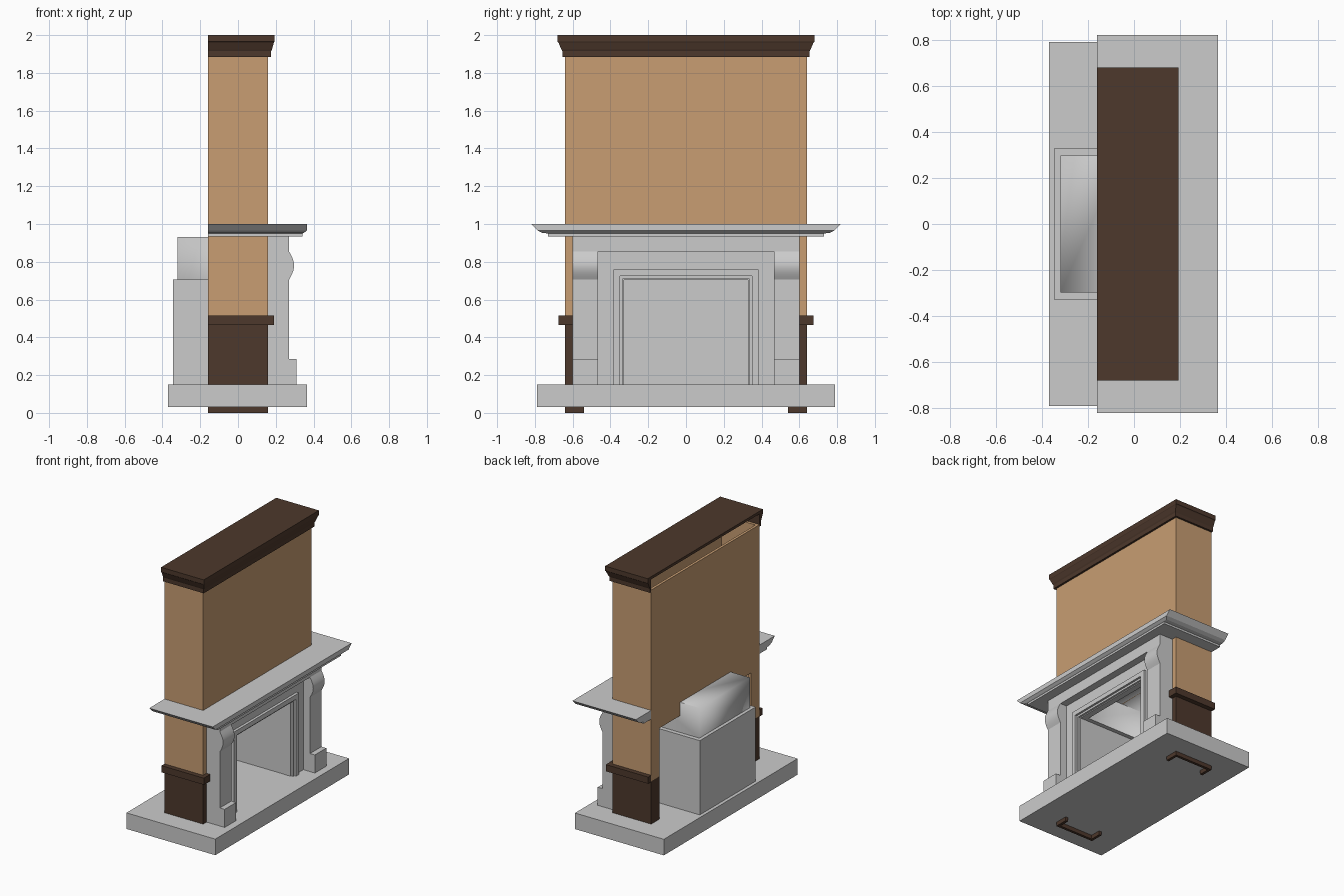
import bpy, bmesh, math
from mathutils import Vector

if "Cube" in bpy.data.objects:
    bpy.data.objects.remove(bpy.data.objects["Cube"])


def material(name, colour):
    m = bpy.data.materials.new(name)
    m.diffuse_color = (*colour, 1)
    m.use_nodes = True
    m.node_tree.nodes["Principled BSDF"].inputs["Base Color"].default_value = m.diffuse_color
    return m


TAN = material("tan_plaster", (0.58, 0.34, 0.17))
BROWN = material("dark_wood", (0.075, 0.04, 0.025))


def finish(name, bm, mat=None):
    bmesh.ops.remove_doubles(bm, verts=bm.verts, dist=1e-5)
    bmesh.ops.recalc_face_normals(bm, faces=bm.faces)
    me = bpy.data.meshes.new(name)
    bm.to_mesh(me)
    bm.free()
    ob = bpy.data.objects.new(name, me)
    bpy.context.collection.objects.link(ob)
    if mat:
        me.materials.append(mat)
    return ob


def prism(name, outline, axis, lo, hi, mat=None):
    """Extrude a 2D outline along an axis (0=x, 1=y, 2=z)."""
    bm = bmesh.new()

    def point(p, d):
        c = list(p)
        c.insert(axis, d)
        return Vector(c)
    f = bm.faces.new([bm.verts.new(point(p, lo)) for p in outline])
    r = bmesh.ops.extrude_face_region(bm, geom=[f])
    move = Vector((0, 0, 0))
    move[axis] = hi - lo
    bmesh.ops.translate(bm, vec=move, verts=[v for v in r["geom"] if isinstance(v, bmesh.types.BMVert)])
    return finish(name, bm, mat)


def box(name, x0, x1, y0, y1, z0, z1, mat=None):
    return prism(name, [(x0, y0), (x1, y0), (x1, y1), (x0, y1)], 2, z0, z1, mat)


def wrap(name, profile, back, mat=None, closed=True):
    """Sweep a profile of (x, half y, z) around three sides, open at the back."""
    bm = bmesh.new()
    rows = [[bm.verts.new(c) for c in ((back, -y, z), (x, -y, z), (x, y, z), (back, y, z))]
            for x, y, z in profile]
    n = len(rows)
    for i in range(n if closed else n - 1):
        a, b = rows[i], rows[(i + 1) % n]
        for k in range(3):
            bm.faces.new((a[k], a[k + 1], b[k + 1], b[k]))
    if closed:
        for k in (0, 3):
            bm.faces.new([r[k] for r in rows])
    return finish(name, bm, mat)


def arch(name, yo, zo, yi, zi, x0, x1):
    """Door-shaped frame standing on the hearth."""
    z = 0.15
    return prism(name, [(-yo, z), (-yo, zo), (yo, zo), (yo, z), (yi, z), (yi, zi), (-yi, zi), (-yi, z)],
                 0, x0, x1)


# Hearth slab
box("hearth_slab", -0.37, 0.365, -0.79, 0.79, 0.03, 0.15)

# Chimney breast: front and back panels with a stepped opening, plus side panels
half = [(0.3, 0.93), (0.3, 0.83), (0.54, 0.83), (0.54, 0.47), (0.64, 0.47), (0.64, 1.9)]
panel = half + [(-y, z) for y, z in reversed(half)]
prism("chimney_front", panel, 0, 0.14, 0.16, TAN)
prism("chimney_back", panel, 0, -0.16, -0.14, TAN)
for s, side in ((-1, "left"), (1, "right")):
    box("chimney_side_" + side, -0.14, 0.14, s * 0.62, s * 0.64, 0.47, 1.9, TAN)

    # Dark wainscot with returns, and its cap rail
    c = [(-0.16, 0.64), (0.16, 0.64), (0.16, 0.54), (0.14, 0.54), (0.14, 0.62),
         (-0.14, 0.62), (-0.14, 0.54), (-0.16, 0.54)]
    prism("wainscot_" + side, [(x, s * y) for x, y in c], 2, 0, 0.47, BROWN)
    rail = [(-0.16, 0.639), (-0.16, 0.675), (0.19, 0.675), (0.19, 0.54), (0.159, 0.54), (0.159, 0.639)]
    prism("cap_rail_" + side, [(x, s * y) for x, y in rail], 2, 0.465, 0.515, BROWN)

    # Pilaster with plinth and rounded console
    prof = [(0.16, 0.15), (0.31, 0.15), (0.31, 0.285), (0.27, 0.285)]
    prof += [(0.27 + 0.027 * math.sin(math.pi * i / 12), 0.705 + 0.15 * i / 12) for i in range(13)]
    prof += [(0.16, 0.855)]
    pil = prism("pilaster_" + side, prof, 1, s * 0.465, s * 0.6)
    bpy.ops.object.select_all(action="DESELECT")
    pil.select_set(True)
    bpy.context.view_layer.objects.active = pil
    bpy.ops.object.shade_smooth_by_angle(angle=math.radians(25))

# Cornice around the top
wrap("cornice", [(0.16, 0.64, 1.885), (0.175, 0.655, 1.885), (0.175, 0.655, 1.915), (0.18, 0.66, 1.925),
                 (0.19, 0.675, 1.96), (0.193, 0.68, 1.965), (0.193, 0.68, 2.0), (0.16, 0.64, 2.0)],
     -0.16, BROWN)
box("top_board", -0.16, 0.16, -0.64, 0.64, 1.98, 2.0, BROWN)

# Mantel shelf wrapping the chimney
wrap("mantel_shelf", [(0.16, 0.64, 0.935), (0.342, 0.73, 0.935), (0.342, 0.73, 0.95), (0.348, 0.76, 0.953),
                      (0.365, 0.785, 0.965), (0.365, 0.82, 1.0), (0.16, 0.64, 1.0)], -0.16)

# Surround: frieze, recessed panel and stepped mouldings round the opening
box("frieze", 0.16, 0.27, -0.6, 0.6, 0.855, 0.937)
arch("surround_panel", 0.465, 0.855, 0.385, 0.76, 0.16, 0.215)
arch("outer_moulding", 0.385, 0.76, 0.35, 0.725, 0.16, 0.235)
arch("middle_moulding", 0.35, 0.725, 0.335, 0.71, 0.16, 0.22)
arch("inner_moulding", 0.335, 0.71, 0.328, 0.703, 0.16, 0.205)

# Firebox shell, open towards the room, with a shelf at the top
wrap("firebox", [(-0.345, 0.33, 0.15), (-0.345, 0.33, 0.705), (-0.32, 0.298, 0.705)], 0.16, closed=False)

# Smoke hood, its lid open towards the front as a flue
hood = wrap("smoke_hood", [(-0.32, 0.298, 0.705), (-0.32, 0.298, 0.93)], 0.16, closed=False)
bm = bmesh.new()
bm.from_mesh(hood.data)
top = [(-0.32, -0.298), (-0.05, -0.298), (-0.05, 0.298), (-0.32, 0.298)]
bm.faces.new([bm.verts.new((x, y, 0.93)) for x, y in top])
bmesh.ops.remove_doubles(bm, verts=bm.verts, dist=1e-5)
for f in bm.faces:
    f.smooth = True
    # point every face away from the hood's inside
    f.normal_update()
    if f.normal.dot(f.calc_center_median() - Vector((0, 0, 0.8))) < 0:
        f.normal_flip()
bm.to_mesh(hood.data)
bm.free()
